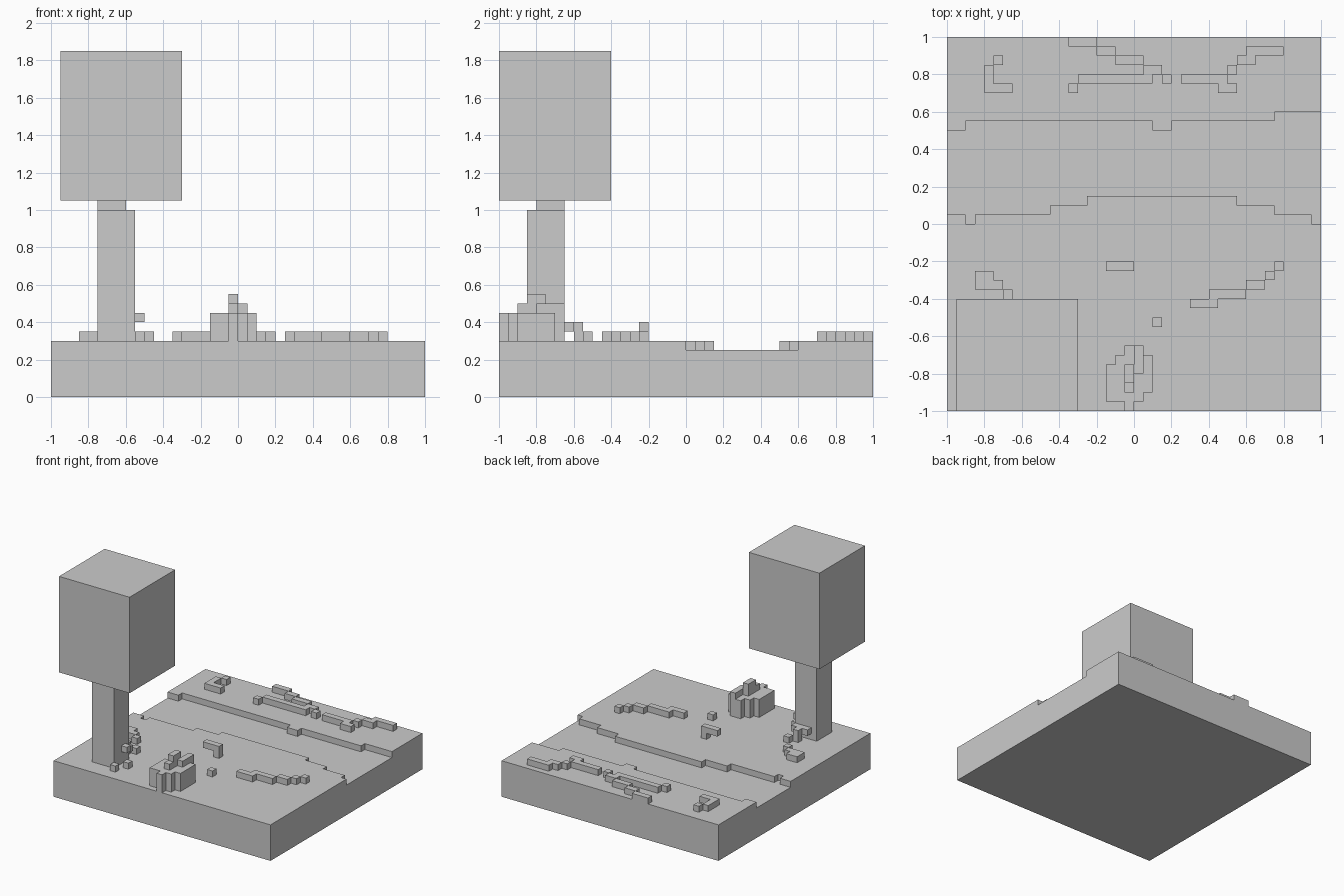
import bpy, bmesh
from mathutils import Vector

if "Cube" in bpy.data.objects:
    bpy.data.objects.remove(bpy.data.objects["Cube"])

U = 0.05  # voxel size


def finish(name, bm):
    bmesh.ops.recalc_face_normals(bm, faces=bm.faces)
    me = bpy.data.meshes.new(name)
    bm.to_mesh(me)
    bm.free()
    ob = bpy.data.objects.new(name, me)
    bpy.context.collection.objects.link(ob)
    return ob


def box(name, x0, x1, y0, y1, z0, z1):
    bm = bmesh.new()
    bmesh.ops.create_cube(bm, size=1)
    for v in bm.verts:
        v.co = (x1 if v.co.x > 0 else x0, y1 if v.co.y > 0 else y0, z1 if v.co.z > 0 else z0)
    return finish(name, bm)


def voxels(name, boxes):
    """Merge boxes (x0, x1, y0, y1[, z0, z1]) into one outer voxel skin."""
    cells = set()
    for b in boxes:
        b = tuple(b) + (0.3, 0.35) if len(b) == 4 else b
        i = [round(v / U) for v in b]
        cells |= {(x, y, z) for x in range(i[0], i[1])
                  for y in range(i[2], i[3]) for z in range(i[4], i[5])}
    bm = bmesh.new()
    for c in cells:
        for axis in range(3):
            for side in (0, 1):
                n = list(c)
                n[axis] += 2 * side - 1
                if tuple(n) in cells:
                    continue
                loop = []
                for p, q in ((0, 0), (1, 0), (1, 1), (0, 1)):
                    v = list(c)
                    v[axis] += side
                    v[(axis + 1) % 3] += p
                    v[(axis + 2) % 3] += q
                    loop.append(bm.verts.new(Vector(v) * U))
                bm.faces.new(loop if side else loop[::-1])
    bmesh.ops.remove_doubles(bm, verts=bm.verts, dist=0.001)
    bmesh.ops.dissolve_limit(bm, angle_limit=0.02, verts=bm.verts, edges=bm.edges)
    return finish(name, bm)


# Ground slab with a stepped river bed cut into it
ground = box("ground", -1, 1, -1, 1, 0, 0.3)
near = [(-1.1, -.9, .05), (-.9, -.85, 0), (-.85, -.45, .05), (-.45, -.25, .1),
        (-.25, .55, .15), (.55, .75, .1), (.75, .95, .05), (.95, 1.1, 0)]
far = [(-1.1, -.9, .5), (-.9, .1, .55), (.1, .2, .5), (.2, .75, .55), (.75, 1.1, .6)]
outline = [p for a, b, y in near for p in ((a, y), (b, y))]
outline += [p for a, b, y in reversed(far) for p in ((b, y), (a, y))]
bm = bmesh.new()
face = bm.faces.new([bm.verts.new((x, y, 0.25)) for x, y in outline])
ext = bmesh.ops.extrude_face_region(bm, geom=[face])
for v in ext["geom"]:
    if isinstance(v, bmesh.types.BMVert):
        v.co.z = 0.4
cutter = finish("river_cutter", bm)
cutter.hide_render = True
cutter.hide_viewport = True
mod = ground.modifiers.new("river", "BOOLEAN")
mod.operation = "DIFFERENCE"
mod.solver = "EXACT"
mod.object = cutter

# Tree
box("tree_crown", -.95, -.3, -1, -.4, 1.05, 1.85)
voxels("tree_trunk", [(-.75, -.55, -.85, -.65, .3, 1), (-.75, -.6, -.8, -.65, 1, 1.05)])
voxels("trunk_roots", [
    (-.55, -.5, -.9, -.85), (-.5, -.45, -.8, -.75), (-.55, -.5, -.75, -.7, .4, .45),
    (-.7, -.55, -.65, -.6, .35, .4), (-.65, -.6, -.6, -.55, .3, .4), (-.6, -.55, -.55, -.5)])

# Rock: rows of the footprint, then the raised peaks
rock = [(-.05, 0, -1, -.95), (-.15, .05, -.95, -.9), (-.15, .1, -.9, -.75),
        (-.1, .1, -.75, -.7), (-.05, .05, -.7, -.65)]
voxels("rock", [r + (.3, .45) for r in rock] + [
    (0, .05, -.8, -.65, .45, .5), (-.05, 0, -.9, -.75, .45, .5), (-.05, 0, -.85, -.75, .5, .55)])

# Low grass strips on both banks
voxels("grass_back_left", [(-.8, -.75, .7, .85), (-.75, -.7, .85, .9), (-.75, -.65, .7, .75)])
voxels("grass_back_middle", [
    (-.35, -.2, .95, 1), (-.2, -.1, .9, .95), (-.1, .05, .85, .9), (.05, .15, .8, .85),
    (-.35, -.3, .7, .75), (-.3, .1, .75, .8), (.15, .2, .75, .8)])
voxels("grass_back_right", [
    (.25, .5, .75, .8), (.45, .55, .7, .75), (.5, .55, .8, .85), (.55, .65, .85, .9),
    (.6, .8, .9, .95)])
voxels("grass_front_right", [
    (.3, .45, -.45, -.4), (.4, .6, -.4, -.35), (.6, .7, -.35, -.3), (.7, .75, -.3, -.25),
    (.75, .8, -.25, -.2)])
voxels("grass_front_left", [(-.85, -.75, -.3, -.25), (-.85, -.7, -.35, -.3), (-.7, -.65, -.4, -.35)])

# Small twig and pebble
voxels("twig", [(-.05, 0, -.25, -.2), (-.15, 0, -.25, -.2, .35, .4)])
voxels("pebble", [(.1, .15, -.55, -.5)])
